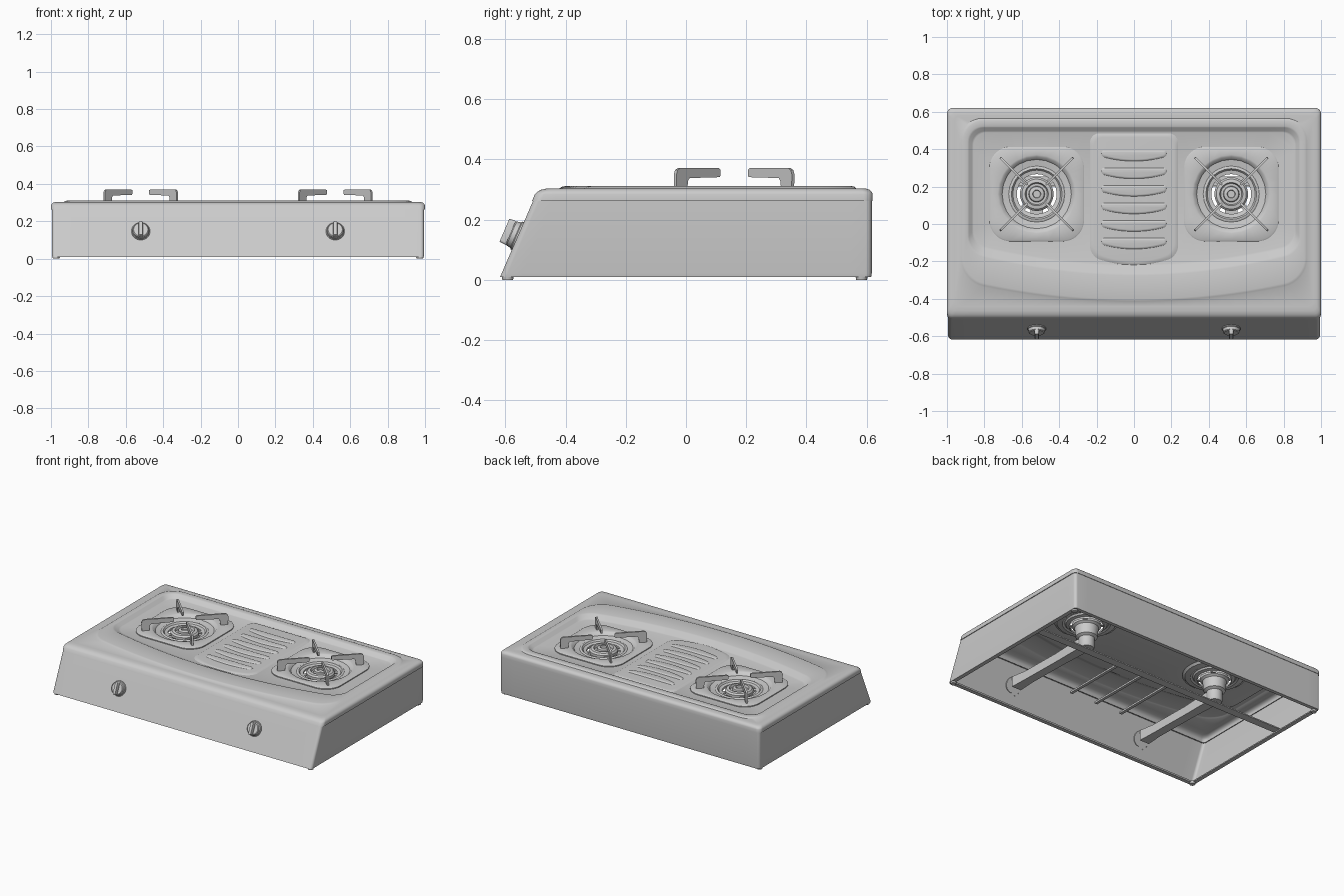
import bpy, bmesh
from math import sin, cos, pi, radians, atan2
from mathutils import Vector, Matrix

if "Cube" in bpy.data.objects:
    bpy.data.objects.remove(bpy.data.objects["Cube"])


def finish(name, bm, mat=None, angle=35):
    bmesh.ops.recalc_face_normals(bm, faces=bm.faces)
    if mat:
        bm.transform(mat)
    me = bpy.data.meshes.new(name)
    bm.to_mesh(me)
    bm.free()
    ob = bpy.data.objects.new(name, me)
    bpy.context.collection.objects.link(ob)
    bpy.ops.object.select_all(action='DESELECT')
    ob.select_set(True)
    bpy.context.view_layer.objects.active = ob
    bpy.ops.object.shade_smooth_by_angle(angle=radians(angle))
    return ob


def outline(hx, yb, yf, r, bow, z, k=8, m=24):
    """Rounded rectangle whose front edge bows forward."""
    corners = [(hx - r, yb - r, 0), (-hx + r, yb - r, 90),
               (-hx + r, yf + r, 180), (hx - r, yf + r, 270)]
    pts = []
    for i, (cx, cy, a0) in enumerate(corners):
        for j in range(k + 1):
            a = radians(a0 + 90 * j / k)
            pts.append(Vector((cx + r * cos(a), cy + r * sin(a), z)))
        nx, ny, na = corners[(i + 1) % 4]
        a = radians(na)
        end = Vector((nx + r * cos(a), ny + r * sin(a), z))
        start = pts[-1]
        pts += [start.lerp(end, j / m) for j in range(1, m)]
    mid = (yb + yf) / 2
    for p in pts:
        if p.y < mid:
            p.y -= bow * max(0, 1 - (p.x / hx) ** 2)
    return pts


def circle(r, z, n=48, c=(0, 0)):
    return [Vector((c[0] + r * cos(2 * pi * i / n), c[1] + r * sin(2 * pi * i / n), z)) for i in range(n)]


def loft(bm, rings, cap_a=False, cap_b=False):
    vs = [[bm.verts.new(p) for p in ring] for ring in rings]
    n = len(vs[0])
    for a, b in zip(vs, vs[1:]):
        for i in range(n):
            bm.faces.new((a[i], a[(i + 1) % n], b[(i + 1) % n], b[i]))
    if cap_a:
        bm.faces.new(vs[0][::-1])
    if cap_b:
        bm.faces.new(vs[-1])
    return vs


def lofted(name, rings, cap_a=False, cap_b=False, mat=None):
    bm = bmesh.new()
    loft(bm, rings, cap_a, cap_b)
    return finish(name, bm, mat)


def box(name, lo, hi, mat=None):
    lo, hi = Vector(lo), Vector(hi)
    bm = bmesh.new()
    bmesh.ops.create_cube(bm, size=1, matrix=Matrix.Translation((lo + hi) / 2)
                          @ Matrix.Diagonal((*(hi - lo), 1)))
    return finish(name, bm, mat)


BX, BY = 0.52, 0.16
FLOOR = 0.285

# Body shell, open underneath with an inward flange
lofted("body_shell", [outline(*a) for a in [
    (.965, .59, -.585, .02, 0, .018), (.965, .59, -.59, .02, 0, .010),
    (.993, .615, -.617, .02, 0, .010), (.995, .617, -.612, .02, 0, .022),
    (.995, .617, -.507, .02, 0, .264)]])

# Pressed top with raised ridge, sunken pan and two burner openings
bm = bmesh.new()
rings = loft(bm, [outline(*a) for a in [
    (.990, .61, -.500, .02, 0, .262),
    (1.0, .62, -.511, .03, 0, .262), (1.0, .62, -.502, .03, 0, .284),
    (.997, .617, -.494, .03, 0, .292), (.990, .610, -.482, .03, 0, .299),
    (.978, .598, -.464, .03, 0, .303), (.960, .580, -.440, .03, 0, .304),
    (.930, .565, -.310, .12, .11, .304), (.922, .560, -.302, .115, .11, .309),
    (.912, .553, -.292, .11, .11, .311), (.890, .522, -.155, .08, .12, .311),
    (.882, .515, -.145, .08, .12, .308), (.866, .497, -.115, .07, .11, .288),
    (.858, .489, -.105, .07, .11, FLOOR)]])
loops = [rings[-1]]
for s in (-1, 1):
    loops.append([bm.verts.new(p) for p in circle(.2, FLOOR, 48, (s * BX, BY))])
edges = []
for lp in loops:
    for a, b in zip(lp, lp[1:] + lp[:1]):
        edges.append(bm.edges.get((a, b)) or bm.edges.new((a, b)))
bmesh.ops.triangle_fill(bm, edges=edges, use_beauty=True, use_dissolve=False)
finish("pressed_top", bm)

# Embossed centre panel with ribs
lofted("centre_panel", [outline(.235, .485, -.17, .05, .05, FLOOR),
                        outline(.225, .475, -.16, .05, .05, FLOOR + .005),
                        outline(.215, .465, -.15, .05, .05, FLOOR + .006)], cap_b=True)
for i in range(6):
    y = .395 - i * .094
    lofted(f"panel_rib_{i + 1}", [outline(.175 - d, y - d, y - .035 + d, .012, .025, FLOOR + z)
                                  for d, z in ((0, .005), (.006, .011), (.011, .012))], cap_b=True)

# Slope of the front panel, used to seat the knobs
tilt = atan2(.242, .105)
for s, side in ((-1, "left"), (1, "right")):
    at = Matrix.Translation((s * BX, BY, 0))

    # Rounded-square support plate running into the drip bowl
    def square(h, z):
        return outline(h, h, -h, h * .45, 0, z, 8, 4)
    n = len(square(.25, 0))

    def round_ring(r, z):
        ring = []
        for p in square(.25, 0):
            a = atan2(p.y, p.x)
            ring.append(Vector((r * cos(a), r * sin(a), z)))
        return ring
    lofted(f"{side}_drip_plate", [
        square(.253, FLOOR), square(.253, .291), square(.247, .295),
        round_ring(.21, .295), round_ring(.2, .292), round_ring(.185, .274),
        round_ring(.150, .268), round_ring(.143, .272), round_ring(.136, .272),
        round_ring(.128, .262), round_ring(.107, .258), round_ring(.107, .245)], mat=at)

    # Burner: mixing cup, head and centre cap
    profile = [(.045, .09), (.05, .10), (.05, .16), (.068, .17), (.075, .235), (.09, .245),
               (.09, .264), (.08, .274), (.062, .277), (.056, .262), (.043, .262),
               (.040, .278), (.034, .282), (.022, .282), (.019, .272)]
    lofted(f"{side}_burner", [circle(r, z) for r, z in profile], True, True, at)

    # Pan support: four blades, with tabs holding the burner
    blade = [(.070, .347), (.074, .341), (.215, .338), (.222, .330), (.228, .290), (.275, .290),
             (.277, .350), (.272, .364), (.260, .371), (.078, .371), (.070, .366)]
    for i in range(4):
        turn = at @ Matrix.Rotation(pi / 4 + i * pi / 2, 4, 'Z')
        lofted(f"{side}_grate_arm_{i + 1}",
               [[Vector((r, w, z)) for r, z in blade] for w in (-.006, .006)], True, True, turn)
        box(f"{side}_burner_tab_{i + 1}", (.08, -.014, .248), (.11, .014, .256), turn)

    # Mixing tube from the burner to the valve
    lofted(f"{side}_mixing_tube",
           [[Vector((s * BX + h * a, y, z + h * b)) for a, b in ((-1, -1), (1, -1), (1, 1), (-1, 1))]
            for y, z, h in ((.17, .13, .036), (-.10, .13, .030), (-.40, .135, .030), (-.52, .14, .036))],
           True, True)

    # Control knob with finger grip
    seat = Matrix.Translation((s * BX, -.557, .145)) @ Matrix.Rotation(tilt, 4, 'X')
    lofted(f"{side}_knob", [circle(r, z, 32) for r, z in (
        (.05, -.004), (.05, .006), (.046, .009), (.043, .024), (.038, .028))], True, True, seat)
    lofted(f"{side}_knob_grip", [[Vector((p.x, p.y, z)) for p in outline(.012 - d, .043 - d, -.043 + d, .008, 0, z, 4, 2)]
                                 for d, z in ((0, .022), (.001, .046), (.003, .050))], False, True, seat)
    # Dial dots around the knob
    for i, a in enumerate((150, 180, 210, 240)):
        dot = seat @ Matrix.Translation((.07 * cos(radians(a)), .07 * sin(radians(a)), 0))
        lofted(f"{side}_dial_dot_{i + 1}", [circle(.003, z, 10) for z in (-.002, .001)], False, True, dot)

    # Feet
    for y, end in ((-.592, "front"), (.583, "back")):
        ft = Matrix.Translation((s * .972, y, 0))
        lofted(f"{end}_{side}_foot", [circle(.018, 0, 24), circle(.02, .012, 24)], True, True, ft)

# Bracing underneath
box("cross_brace", (-.985, .20, .022), (.985, .255, .030))
box("cross_brace_lip", (-.985, .20, .022), (.985, .206, .055))
for i, x in enumerate((-.1, .1, .3)):
    box(f"under_rail_{i + 1}", (x - .01, -.25, .03), (x + .01, .23, .042))
